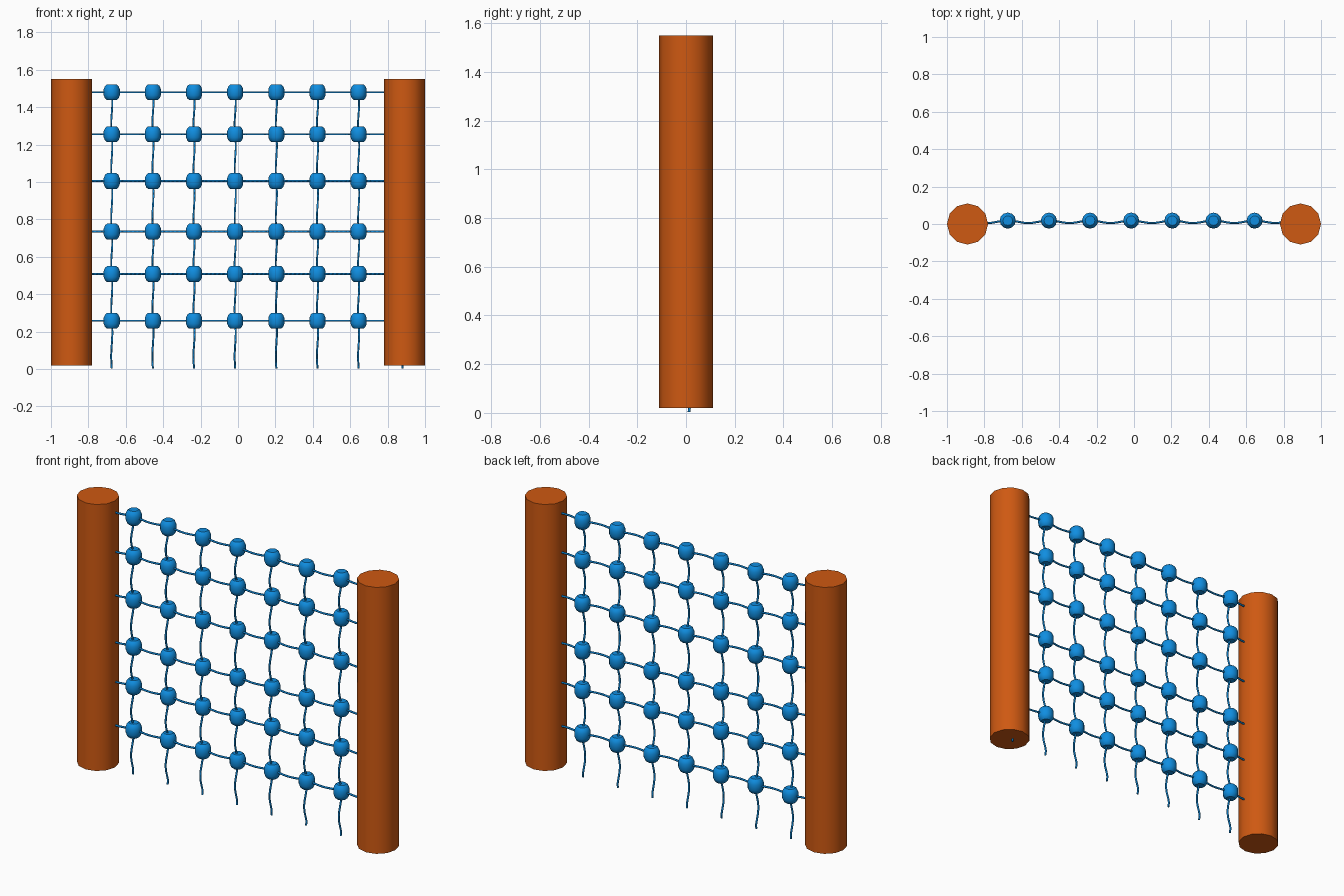
import bpy, bmesh, math

if "Cube" in bpy.data.objects:
    bpy.data.objects.remove(bpy.data.objects["Cube"])

COLS = [-0.675 + 0.22 * i for i in range(7)]
ROWS = [1.48, 1.255, 1.005, 0.735, 0.508, 0.258]
BEAD_Y = 0.018


def material(name, color):
    m = bpy.data.materials.new(name)
    m.diffuse_color = (*color, 1)
    m.use_nodes = True
    m.node_tree.nodes["Principled BSDF"].inputs["Base Color"].default_value = m.diffuse_color
    return m


wood = material("orange_post", (0.62, 0.10, 0.006))
blue = material("blue_rope", (0.005, 0.27, 0.75))


def finish(obj, mat, angle=40):
    obj.data.materials.clear()
    obj.data.materials.append(mat)
    bpy.ops.object.select_all(action='DESELECT')
    obj.select_set(True)
    bpy.context.view_layer.objects.active = obj
    if obj.type == 'CURVE':
        bpy.ops.object.convert(target='MESH')
    bpy.ops.object.shade_smooth_by_angle(angle=math.radians(angle))


def rope(name, points, radius=0.0055):
    cu = bpy.data.curves.new(name, 'CURVE')
    cu.dimensions = '3D'
    cu.bevel_depth = radius
    cu.bevel_resolution = 1
    cu.use_fill_caps = True
    sp = cu.splines.new('POLY')
    sp.points.add(len(points) - 1)
    for p, co in zip(sp.points, points):
        p.co = (*co, 1)
    obj = bpy.data.objects.new(name, cu)
    bpy.context.collection.objects.link(obj)
    finish(obj, blue, 70)


# Posts
for side, x in (("left", -0.89), ("right", 0.89)):
    bpy.ops.mesh.primitive_cylinder_add(vertices=12, radius=0.11, depth=1.53,
                                        location=(x, 0, 0.785))
    post = bpy.context.object
    post.name = side + "_post"
    finish(post, wood)

# Horizontal ropes, swinging back at each knot
for r, z in enumerate(ROWS):
    pts = []
    for i in range(73):
        x = -0.81 + 1.62 * i / 72
        w = math.cos(2 * math.pi * (x - COLS[0]) / 0.22)
        pts.append((x, 0.012 + 0.007 * w, z))
    rope(f"horizontal_rope_{r + 1}", pts)

# Vertical ropes, bowing forward between knots; the last hides in the right post
levels = ROWS + [0.004]
for c, x in enumerate(COLS + [0.88]):
    pts = []
    for a, b in zip(levels, levels[1:]):
        for k in range(10):
            t = k / 10
            y = 0.006 + 0.012 * math.cos(2 * math.pi * t)
            pts.append((x + 0.003 * math.sin(2 * math.pi * t), y, a + (b - a) * t))
    pts.append((x, 0.012, levels[-1]))
    rope(f"vertical_rope_{c + 1}", pts)

# Knots: one barrel profile revolved, shared by every crossing
PROFILE = [(0.026, 0.042), (0.036, 0.033), (0.043, 0.016),
           (0.043, -0.016), (0.036, -0.033), (0.026, -0.042)]
SIDES = 12
bm = bmesh.new()
rings = [[bm.verts.new((r * math.cos(2 * math.pi * s / SIDES),
                        r * math.sin(2 * math.pi * s / SIDES), z))
          for s in range(SIDES)] for r, z in PROFILE]
for up, low in zip(rings, rings[1:]):
    for s in range(SIDES):
        n = (s + 1) % SIDES
        bm.faces.new((up[s], low[s], low[n], up[n]))
bm.faces.new(rings[0])
bm.faces.new(rings[-1][::-1])
bmesh.ops.recalc_face_normals(bm, faces=bm.faces)
knot_mesh = bpy.data.meshes.new("knot")
bm.to_mesh(knot_mesh)
bm.free()
for r, z in enumerate(ROWS):
    for c, x in enumerate(COLS):
        knot = bpy.data.objects.new(f"knot_{r + 1}_{c + 1}", knot_mesh)
        knot.location = (x, BEAD_Y, z)
        bpy.context.collection.objects.link(knot)
        if r == c == 0:
            finish(knot, blue, 42)
